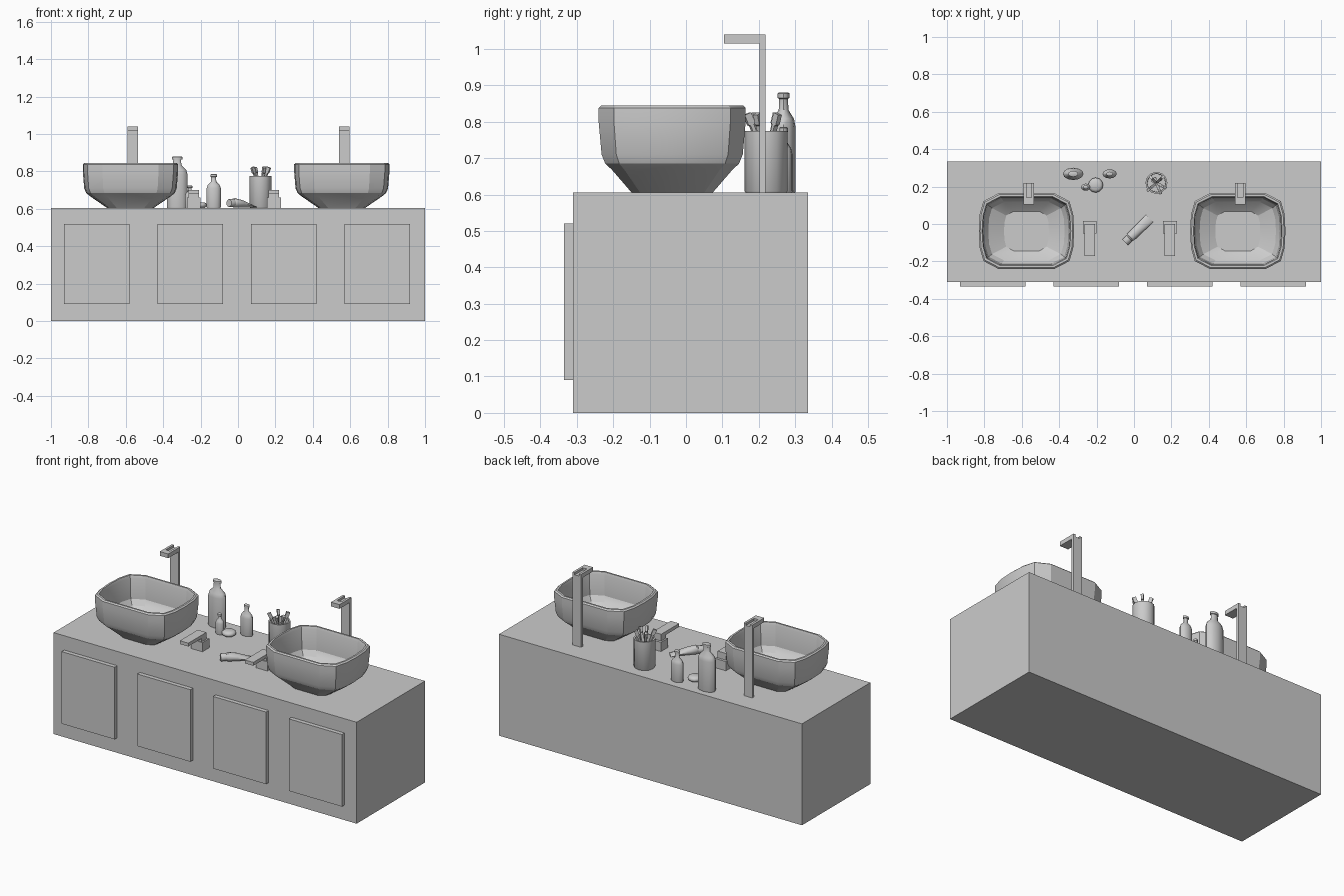
import bpy, math
from mathutils import Vector

if "Cube" in bpy.data.objects:
    bpy.data.objects.remove(bpy.data.objects["Cube"])

TOP = 0.605  # counter height


def mesh_object(name, verts, faces, smooth=None):
    me = bpy.data.meshes.new(name)
    me.from_pydata([tuple(v) for v in verts], [], faces)
    me.update()
    ob = bpy.data.objects.new(name, me)
    bpy.context.collection.objects.link(ob)
    if smooth:
        bpy.ops.object.select_all(action='DESELECT')
        ob.select_set(True)
        bpy.context.view_layer.objects.active = ob
        bpy.ops.object.shade_smooth_by_angle(angle=math.radians(smooth))
    return ob


def loft(name, rings, smooth=None):
    """Skin a stack of equal-length rings and cap both ends."""
    n = len(rings[0])
    verts = [v for r in rings for v in r]
    faces = [tuple(reversed(range(n)))]
    for k in range(len(rings) - 1):
        a, b = k * n, (k + 1) * n
        faces += [(a + i, a + (i + 1) % n, b + (i + 1) % n, b + i) for i in range(n)]
    faces.append(tuple(range(len(verts) - n, len(verts))))
    return mesh_object(name, verts, faces, smooth)


def box(name, x0, x1, y0, y1, z0, z1):
    ring = [(x0, y0), (x1, y0), (x1, y1), (x0, y1)]
    return loft(name, [[(x, y, z) for x, y in ring] for z in (z0, z1)])


def lathe(name, x, y, profile, flat=1.0, sides=12):
    """Turn (radius, height) pairs; flat squashes the depth."""
    angs = [2 * math.pi * i / sides for i in range(sides)]
    return loft(name, [[(x + r * math.cos(a), y + r * flat * math.sin(a), TOP + h)
                        for a in angs] for r, h in profile], 40)


def channel_bar(name, x, half, y0, y1, groove_y, z0, z1):
    """Flat spout with a groove in its top, open at the back."""
    g, t = half * 0.5, (z1 - z0) * 0.45
    box(name + "_floor", x - half, x + half, y0, y1, z0, z0 + t)
    box(name + "_lip", x - half, x + half, y0, groove_y, z0 + t, z1)
    for tag, s in (("left", -1), ("right", 1)):
        a, b = sorted((x + s * half, x + s * g))
        box(f"{name}_{tag}_rail", a, b, groove_y, y1, z0 + t, z1)


# Cabinet and doors
box("cabinet", -1, 1, -0.31, 0.335, 0, TOP)
for i in range(4):
    x = -0.93 + 0.5 * i
    box(f"door_{i + 1}", x, x + 0.35, -0.335, -0.308, 0.09, 0.52)

# Basins: one chamfered outline lofted down the outside and back inside
quarter = [(0.255, 0.0), (0.25, 0.09), (0.23, 0.16), (0.15, 0.202)]
outline = (quarter + [(-x, y) for x, y in reversed(quarter)]
           + [(-x, -y) for x, y in quarter[1:]]
           + [(x, -y) for x, y in reversed(quarter[1:])])
levels = [(0.49, 0.55, TOP), (0.85, 0.82, 0.668), (0.93, 0.91, 0.685), (0.97, 0.96, 0.71),
          (1.0, 1.0, 0.80), (1.0, 1.0, 0.838), (0.97, 0.965, 0.845), (0.93, 0.915, 0.845),
          (0.91, 0.89, 0.83), (0.88, 0.86, 0.71), (0.80, 0.77, 0.68), (0.47, 0.52, 0.635)]
for tag, cx in (("left", -0.575), ("right", 0.555)):
    loft(f"{tag}_basin", [[(cx + x * sx, -0.038 + y * sy, z) for x, y in outline]
                          for sx, sy, z in levels], 20)
    # Tall tap behind the basin
    fx = cx + 0.013
    box(f"{tag}_tap_post", fx - 0.028, fx + 0.028, 0.202, 0.218, TOP, 1.02)
    channel_bar(f"{tag}_tap_spout", fx, 0.028, 0.105, 0.218, 0.142, 1.015, 1.04)

# Low lever handles beside the basins
for tag, x in (("left", -0.237), ("right", 0.192)):
    box(f"{tag}_lever_base", x - 0.037, x + 0.037, -0.05, 0.015, TOP, 0.66)
    box(f"{tag}_lever_neck", x - 0.028, x + 0.028, -0.045, 0.0, 0.66, 0.682)
    box(f"{tag}_lever_plate", x - 0.028, x + 0.028, -0.17, 0.0, 0.68, 0.70)

# Bottles and soap
lathe("large_bottle", -0.325, 0.268,
      [(0.053, 0), (0.055, 0.006), (0.055, 0.18), (0.048, 0.203), (0.022, 0.228),
       (0.021, 0.258), (0.027, 0.26), (0.027, 0.273), (0.022, 0.275)], 0.6)
lathe("medium_bottle", -0.13, 0.268,
      [(0.036, 0), (0.038, 0.005), (0.038, 0.105), (0.032, 0.122), (0.014, 0.14),
       (0.013, 0.165), (0.018, 0.167), (0.018, 0.178), (0.014, 0.18)], 0.65)
lathe("small_bottle", -0.258, 0.197,
      [(0.024, 0), (0.025, 0.003), (0.025, 0.065), (0.021, 0.078), (0.011, 0.088),
       (0.01, 0.106), (0.014, 0.108), (0.014, 0.118), (0.01, 0.12)], 0.75)
lathe("soap", -0.205, 0.208,
      [(0.028, 0), (0.038, 0.008), (0.04, 0.015), (0.037, 0.023), (0.026, 0.03)])

# Brush cup
lathe("cup", 0.12, 0.22,
      [(0.056, 0), (0.059, 0.004), (0.059, 0.17), (0.05, 0.17), (0.048, 0.012)])

# Brushes leaning outward in the cup
tips = [(-0.043, -0.038), (0.02, -0.052), (0.045, -0.025), (0.035, 0.032), (-0.03, 0.03)]
for i, (dx, dy) in enumerate(tips):
    foot = Vector((0.12 - dx * 0.45, 0.22 - dy * 0.45, TOP + 0.02))
    tip = Vector((0.12 + dx, 0.22 + dy, 0.822))
    axis = (tip - foot).normalized()
    u = axis.cross(Vector((dy, -dx, 0))).normalized()
    v = axis.cross(u)
    rings = []
    for t, w in ((0, 0.005), (0.84, 0.005), (0.86, 0.010), (1, 0.010)):
        c = foot.lerp(tip, t)
        rings.append([c + u * (a * w) + v * (b * 0.007)
                      for a, b in ((-1, -1), (1, -1), (1, 1), (-1, 1))])
    loft(f"brush_{i + 1}", rings)

# Squeeze tube lying on the counter: round cap, body flattening to the crimp
start, end = Vector((-0.048, -0.098, 0)), Vector((0.084, 0.03, 0))
side = Vector((-(end - start).y, (end - start).x, 0)).normalized()


def tube(name, sections):
    rings = []
    for t, w, h, zc in sections:
        c = start.lerp(end, t) + Vector((0, 0, TOP + zc))
        rings.append([c + side * (w * math.cos(a)) + Vector((0, 0, h * math.sin(a)))
                      for a in (2 * math.pi * i / 12 for i in range(12))])
    loft(name, rings, 40)


tube("tube_cap", [(0, 0.02, 0.02, 0.026), (0.02, 0.022, 0.022, 0.026), (0.17, 0.022, 0.022, 0.026)])
tube("tube_body", [(0.16, 0.018, 0.018, 0.026), (0.22, 0.026, 0.026, 0.027),
                   (0.5, 0.027, 0.021, 0.022), (0.8, 0.027, 0.011, 0.012),
                   (1.0, 0.027, 0.003, 0.005)])
